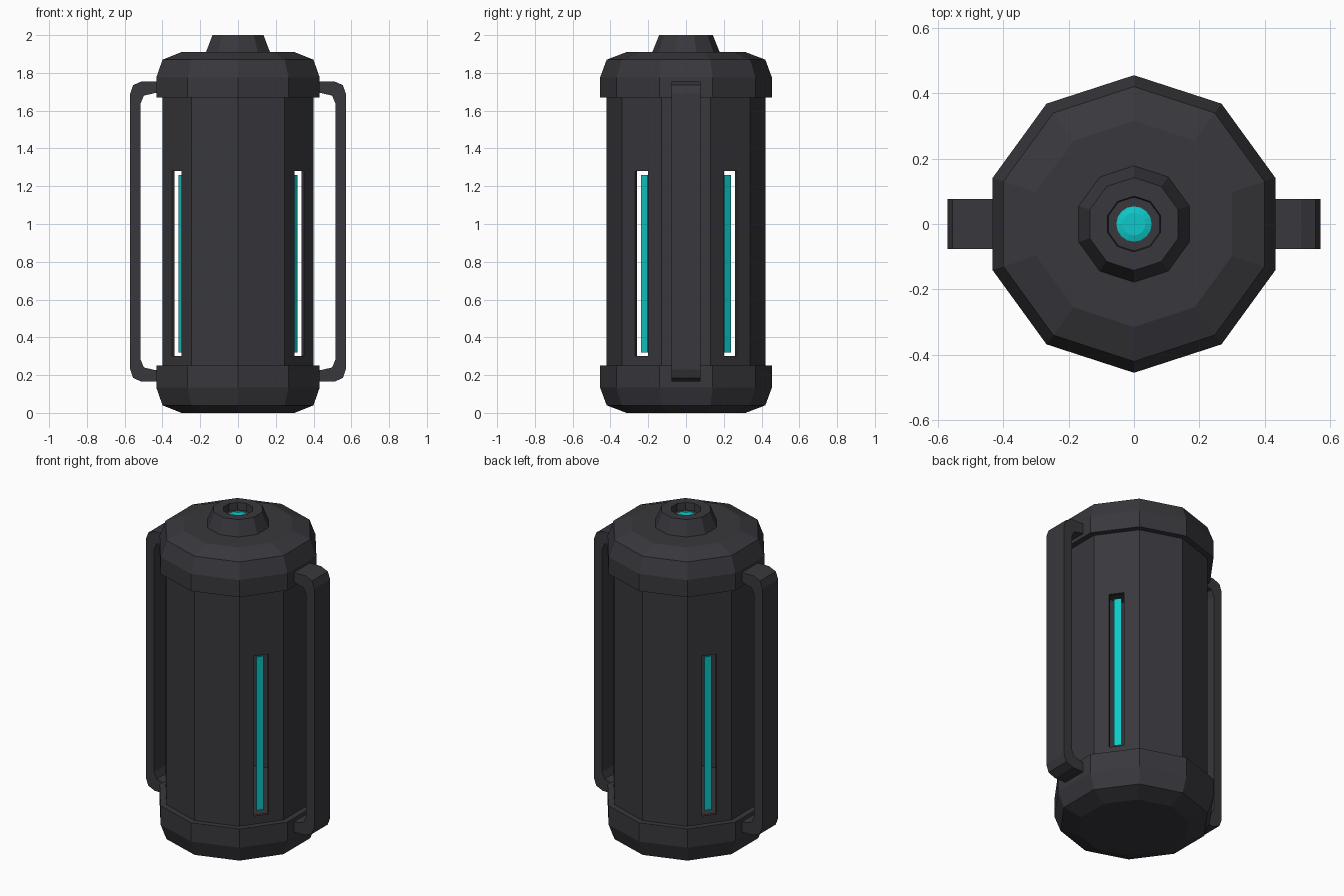
import bpy, bmesh
from math import sin, cos, pi, radians
from mathutils import Matrix

cube = bpy.data.objects.get("Cube")
if cube:
    bpy.data.objects.remove(cube)


def material(name, color):
    m = bpy.data.materials.new(name)
    m.use_nodes = True
    m.diffuse_color = color
    m.node_tree.nodes["Principled BSDF"].inputs["Base Color"].default_value = color
    return m


dark = material("dark casing", (0.04, 0.039, 0.046, 1))
teal = material("glowing teal", (0.004, 0.58, 0.58, 1))


def finish(bm, name, mat):
    bmesh.ops.recalc_face_normals(bm, faces=bm.faces)
    mesh = bpy.data.meshes.new(name)
    bm.to_mesh(mesh)
    bm.free()
    mesh.materials.append(mat)
    ob = bpy.data.objects.new(name, mesh)
    bpy.context.collection.objects.link(ob)
    return ob


def lathe(name, profile, mat, sides=10, loop=False):
    """Spin (radius, z) points into a faceted solid; flat ends unless looped."""
    bm = bmesh.new()
    rings = []
    for r, z in profile:
        angles = [pi / 2 + 2 * pi * i / sides for i in range(sides)]
        rings.append([bm.verts.new((r * cos(a), r * sin(a), z)) for a in angles])
    pairs = list(zip(rings, rings[1:]))
    if loop:
        pairs.append((rings[-1], rings[0]))
    else:
        bm.faces.new(rings[0])
        bm.faces.new(rings[-1])
    for a, b in pairs:
        for i in range(sides):
            j = (i + 1) % sides
            bm.faces.new((a[i], a[j], b[j], b[i]))
    return finish(bm, name, mat)


def upright_boxes(name, angles, dist, depth, width, z0, z1, mat):
    """Boxes facing outwards at the given angles around the axis."""
    bm = bmesh.new()
    for a in angles:
        m = (Matrix.Rotation(radians(a), 4, 'Z')
             @ Matrix.Translation((dist, 0, (z0 + z1) / 2))
             @ Matrix.Diagonal((depth, width, z1 - z0, 1)))
        bmesh.ops.create_cube(bm, size=1, matrix=m)
    return finish(bm, name, mat)


# Hollow body with four window slots
slots = (36, 144, 216, 324)
body = lathe("body_shell", [(0.42, 0.2), (0.42, 1.72), (0.403, 1.72), (0.403, 0.2)],
             dark, loop=True)
cutter = upright_boxes("slot_cutter", slots, 0.4, 0.1, 0.085, 0.3, 1.28, dark)
cutter.hide_render = True
cut = body.modifiers.new("slots", 'BOOLEAN')
cut.operation = 'DIFFERENCE'
cut.solver = 'EXACT'
cut.object = cutter
graph = bpy.context.evaluated_depsgraph_get()
body.data = bpy.data.meshes.new_from_object(body.evaluated_get(graph))
body.modifiers.clear()
bpy.data.objects.remove(cutter)

# Light strips just behind the slots
upright_boxes("light_strips", slots, 0.371, 0.008, 0.042, 0.32, 1.26, teal)

# End caps
lathe("bottom_cap", [(0.315, 0), (0.42, 0.04), (0.455, 0.135), (0.455, 0.25),
                     (0.41, 0.25)], dark)
lathe("top_cap", [(0.41, 1.67), (0.455, 1.67), (0.455, 1.775), (0.42, 1.87),
                  (0.315, 1.91)], dark)

# Nozzle with a recessed lens
lathe("nozzle", [(0.18, 1.905), (0.142, 2), (0.085, 2), (0.082, 1.955)], dark)
lathe("lens", [(0.054, 1.95), (0.054, 1.958), (0.035, 1.964)], teal, sides=16)

# Side handles, extruded from half an outline mirrored about mid height
mid = 0.96
half = [(0.39, 1.755), (0.51, 1.755), (0.555, 1.735), (0.571, 1.69)]
inner = [(0.515, 1.64), (0.498, 1.68), (0.44, 1.693), (0.39, 1.695)]


def flip(points):
    return [(x, 2 * mid - z) for x, z in reversed(points)]


outline = half + flip(half) + flip(inner) + inner
for name, side in (("left_handle", 1), ("right_handle", -1)):
    bm = bmesh.new()
    face = bm.faces.new([bm.verts.new((side * x, -0.077, z)) for x, z in outline])
    new = bmesh.ops.extrude_face_region(bm, geom=[face], use_keep_orig=True)["geom"]
    bmesh.ops.translate(bm, vec=(0, 0.154, 0),
                        verts=[v for v in new if isinstance(v, bmesh.types.BMVert)])
    finish(bm, name, dark)
